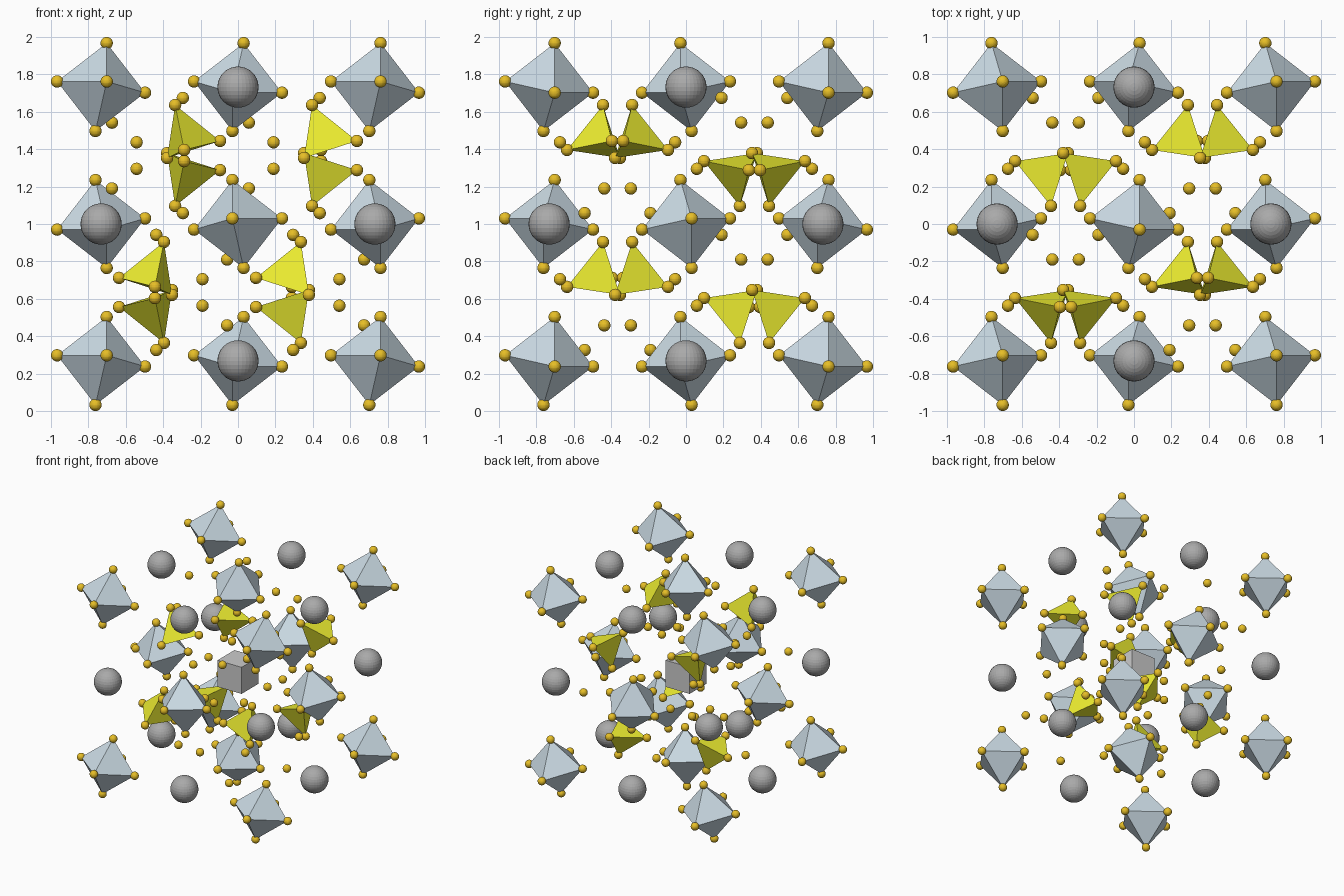
import bpy, bmesh
from itertools import product
from mathutils import Vector

if "Cube" in bpy.data.objects:
    bpy.data.objects.remove(bpy.data.objects["Cube"])

H = 0.732                      # half the cubic cell edge
LIFT = Vector((0, 0, 1))       # cell centre sits at z = 1


def material(name, rgb):
    m = bpy.data.materials.new(name)
    m.diffuse_color = (*rgb, 1)
    m.use_nodes = True
    m.node_tree.nodes["Principled BSDF"].inputs["Base Color"].default_value = m.diffuse_color
    return m


BLUE = material("pale_blue", (0.60, 0.71, 0.78))
YELLOW = material("yellow", (0.85, 0.85, 0.03))
ORANGE = material("orange", (0.80, 0.52, 0.02))
DARK = material("dark_grey", (0.40, 0.40, 0.40))


def ball_mesh(name, radius, seg, mat):
    me = bpy.data.meshes.new(name)
    bm = bmesh.new()
    bmesh.ops.create_uvsphere(bm, u_segments=seg, v_segments=seg // 2, radius=radius)
    bm.to_mesh(me)
    bm.free()
    me.materials.append(mat)
    return me


def place(name, mesh, loc=(0, 0, 0)):
    ob = bpy.data.objects.new(name, mesh)
    ob.location = loc
    bpy.context.collection.objects.link(ob)
    return ob


def polyhedron(name, points, mat):
    """Flat-faced solid spanned by its corner points, around their centre."""
    centre = sum(points, Vector()) / len(points)
    me = bpy.data.meshes.new(name)
    bm = bmesh.new()
    for p in points:
        bm.verts.new(p - centre)
    bmesh.ops.convex_hull(bm, input=bm.verts[:])
    bmesh.ops.recalc_face_normals(bm, faces=bm.faces[:])
    bm.to_mesh(me)
    bm.free()
    me.materials.append(mat)
    place(name, me, centre + LIFT)


# Cubic symmetry helpers: threefold axis, and a half turn that depends on the site
TURNS = {(0, 0, 0): (1, 1, 1), (1, 0, 1): (1, -1, -1),
         (1, 1, 0): (-1, 1, -1), (0, 1, 1): (-1, -1, 1)}


def turn(site, ref):
    key = tuple((s - r) % 2 for s, r in zip(site, ref))
    return Vector(TURNS[key])


def threefold(x, y, z):
    return [Vector((x, y, z)), Vector((z, x, y)), Vector((y, z, x))]


def mul(a, b):
    return Vector((a.x * b.x, a.y * b.y, a.z * b.z))


def inside(p):
    return max(abs(c) for c in p) < H


small = ball_mesh("small_ball", 0.033, 24, ORANGE)
large = ball_mesh("large_ball", 0.11, 32, DARK)


def small_balls(name, points):
    for p in points:
        place(name, small, p + LIFT)


for site in product((-1, 0, 1), repeat=3):
    centre = Vector(site) * H
    if sum(site) % 2:
        # Octahedra on cell corners and face centres
        t = turn(site, (0, 1, 0))
        pts = [centre + sgn * mul(t, v)
               for v in threefold(-0.03, 0.03, 0.235) for sgn in (1, -1)]
        polyhedron("octahedron", pts, BLUE)
        small_balls("octahedron_corner", pts)
        # Tetrahedra along the threefold axis, kept where they lie in the cell
        for sgn in (1, -1):
            if inside(centre + sgn * 0.456 * t):
                local = [Vector((0.353, 0.353, 0.353))] + threefold(0.396, 0.444, 0.636)
                pts = [centre + sgn * mul(t, v) for v in local]
                polyhedron("tetrahedron", pts, YELLOW)
                small_balls("tetrahedron_corner", pts)
    else:
        # Large balls on cell edges, surrounded by loose small balls
        t = turn(site, (1, 0, 1))
        if any(site):
            place("large_ball", large, centre + LIFT)
        pts = [centre + sgn * mul(t, v)
               for v in threefold(-0.295, 0.19, -0.058) for sgn in (1, -1)]
        small_balls("loose_ball", [p for p in pts if inside(p)])

# Cube in the middle of the cell
me = bpy.data.meshes.new("centre_cube")
bm = bmesh.new()
bmesh.ops.create_cube(bm, size=0.23)
bm.to_mesh(me)
bm.free()
place("centre_cube", me, LIFT)
